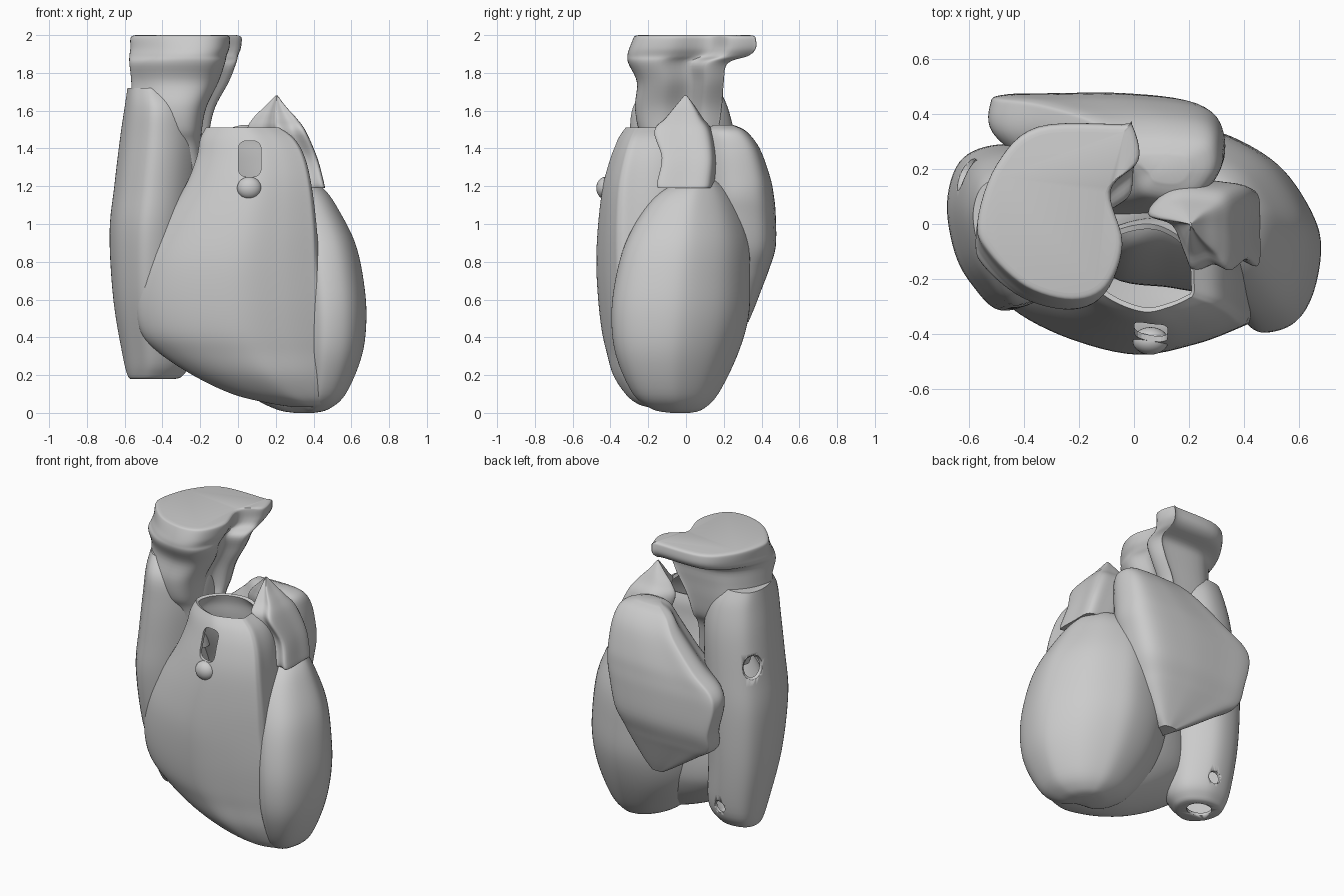
import bpy, bmesh, math
from mathutils import Vector

if "Cube" in bpy.data.objects:
    bpy.data.objects.remove(bpy.data.objects["Cube"])


def spline(pts, n, closed):
    """Catmull-Rom resampling of a list of tuples."""
    out, k = [], len(pts)
    get = (lambda i: Vector(pts[i % k])) if closed else (lambda i: Vector(pts[max(0, min(k - 1, i))]))
    for i in range(k if closed else k - 1):
        a, b, c, d = get(i - 1), get(i), get(i + 1), get(i + 2)
        for s in range(n):
            t = s / n
            out.append(0.5 * (2 * b + (c - a) * t + (2 * a - 5 * b + 4 * c - d) * t * t
                              + (3 * b - a - 3 * c + d) * t ** 3))
    if not closed:
        out.append(Vector(pts[-1]))
    return out


def loft(name, outline, rows, open_top=False, shell=0.0, angle=45):
    """Unit outline (counter-clockwise) stretched to rows of (z, x0, x1, y0, y1)."""
    bm = bmesh.new()
    ring = spline(outline, 6, True)
    lo = [min(p[i] for p in ring) for i in (0, 1)]
    hi = [max(p[i] for p in ring) for i in (0, 1)]
    loops = []
    for z, x0, x1, y0, y1 in spline(rows, 5, False):
        loops.append([bm.verts.new((x0 + (x1 - x0) * (p[0] - lo[0]) / (hi[0] - lo[0]),
                                    y0 + (y1 - y0) * (p[1] - lo[1]) / (hi[1] - lo[1]), z))
                      for p in ring])
    n = len(ring)
    for a, b in zip(loops, loops[1:]):
        for i in range(n):
            j = (i + 1) % n
            bm.faces.new((a[i], a[j], b[j], b[i]))
    bm.faces.new(loops[0][::-1])
    if not open_top:
        bm.faces.new(loops[-1])
    me = bpy.data.meshes.new(name)
    bm.to_mesh(me)
    bm.free()
    ob = bpy.data.objects.new(name, me)
    bpy.context.collection.objects.link(ob)
    bpy.context.view_layer.objects.active = ob
    bpy.ops.object.select_all(action='DESELECT')
    ob.select_set(True)
    if shell:
        m = ob.modifiers.new("wall", 'SOLIDIFY')
        m.thickness, m.offset = shell, -1
        bpy.ops.object.modifier_apply(modifier=m.name)
    bpy.ops.object.shade_smooth_by_angle(angle=math.radians(angle))
    return ob


def ball(name, loc, size):
    bpy.ops.mesh.primitive_uv_sphere_add(segments=32, ring_count=16, radius=1, location=loc)
    ob = bpy.context.object
    ob.name, ob.scale = name, size
    bpy.ops.object.shade_smooth()
    return ob


def cut(target, cutter):
    bpy.context.view_layer.update()
    m = target.modifiers.new("opening", 'BOOLEAN')
    m.operation, m.object, m.solver = 'DIFFERENCE', cutter, 'EXACT'
    bpy.context.view_layer.objects.active = target
    bpy.ops.object.modifier_apply(modifier=m.name)
    bpy.data.objects.remove(cutter)


# Left ventricle
loft("left_ventricle",
     [(-1, 0), (-.8, -.45), (-.3, -.55), (.1, -.65), (.3, -.85), (.48, -1), (.75, -.92), (.92, -.65),
      (1, -.2), (.94, .15), (.69, .6), (.35, .88), (0, 1), (-.5, .88), (-.88, .5)],
     [(0, .3, .4, -.08, .02), (.02, .2, .48, -.18, .09), (.1, .06, .57, -.28, .17),
      (.3, -.1, .655, -.37, .27), (.5, -.16, .68, -.395, .33), (.7, -.17, .665, -.375, .34),
      (.9, -.15, .62, -.32, .33), (1.08, -.1, .53, -.22, .28), (1.18, 0, .46, -.12, .22),
      (1.23, .1, .38, 0, .16), (1.24, .2, .28, .05, .1)])

# Right ventricle: hollow, open at the outflow rim
rv = loft("right_ventricle",
          [(-1, -.1), (-.8, -.5), (-.4, -.82), (.1, -1), (.55, -.88), (.88, -.7), (.98, -.6), (1, -.35),
           (.9, .5), (.3, 1), (-.4, .9), (-.85, .45)],
          [(.03, .3, .45, -.2, -.1), (.05, .17, .465, -.26, -.04), (.1, -.03, .47, -.32, .02),
           (.2, -.24, .465, -.385, .1), (.32, -.42, .46, -.42, .15), (.43, -.515, .455, -.445, .17),
           (.6, -.54, .45, -.465, .17), (.8, -.5, .43, -.475, .15), (1, -.4, .415, -.465, .1),
           (1.2, -.28, .39, -.44, .05), (1.35, -.22, .355, -.4, .03), (1.45, -.2, .3, -.36, .02),
           (1.51, -.17, .22, -.32, 0)], open_top=True, shell=.02)
bpy.ops.mesh.primitive_cube_add(size=1, location=(.062, -.42, 1.345))
window = bpy.context.object
window.dimensions = (.12, .3, .19)
bpy.ops.object.transform_apply(location=False, rotation=False, scale=True)
bev = window.modifiers.new("round", 'BEVEL')
bev.width, bev.segments = .04, 4
cut(rv, window)
ball("outflow_lip", (.06, -.425, 1.19), (.065, .05, .06))

# Right atrium: hollow column at the left side
ra = loft("right_atrium",
          [(-1, .3), (-.88, -.3), (-.6, -.7), (-.15, -1), (.5, -.8), (1, -.2), (.9, .5), (.3, .95),
           (-.3, 1), (-.8, .8)],
          [(.18, -.57, -.33, -.06, .17), (.2, -.585, -.29, -.09, .2), (.3, -.61, -.24, -.15, .25),
           (.6, -.66, -.24, -.25, .28), (.95, -.68, -.22, -.31, .29), (1.2, -.655, -.2, -.31, .28),
           (1.45, -.625, -.19, -.3, .26), (1.62, -.6, -.22, -.28, .22), (1.72, -.585, -.3, -.2, .17)],
          shell=.02)
for loc, size in [((-.63, .2, 1.27), (.06, .08, .08)), ((-.44, .08, .19), (.08, .07, .06)),
                  ((-.42, .25, .32), (.04, .08, .04))]:
    cut(ra, ball("hole", loc, size))

# Great vessel with its flared flat top
loft("great_vessel",
     [(-1, -.1), (-.87, -.45), (-.4, -.85), (.18, -1), (.6, -.85), (.8, -.35), (.65, .25), (1, .6),
      (.92, 1), (.8, 1), (-.25, .97), (-.76, .55)],
     [(1.15, -.42, -.14, -.14, .08), (1.4, -.5, -.16, -.2, .12), (1.5, -.54, -.15, -.25, .17),
      (1.62, -.565, -.12, -.27, .19), (1.75, -.565, -.05, -.26, .2), (1.85, -.575, -.01, -.305, .22),
      (1.89, -.575, .0, -.31, .33), (1.93, -.57, .015, -.3, .37), (1.98, -.57, .02, -.28, .37),
      (1.995, -.56, .01, -.27, .36), (2, -.54, -.01, -.25, .34)])

# Left atrium with blunt corners at the back
loft("left_atrium",
     [(-1, .85), (-.98, .35), (-.6, -.3), (-.3, -.9), (.5, -1), (.95, -.3), (1, .4), (.8, .85),
      (.2, 1), (-.5, 1), (-.9, .98)],
     [(.48, -.06, .04, .15, .33), (.55, -.17, .1, .1, .36), (.68, -.36, .18, .05, .41),
      (.76, -.47, .22, .03, .44), (.88, -.49, .27, .03, .475), (1.05, -.53, .31, .03, .475),
      (1.15, -.5, .33, .03, .465), (1.25, -.36, .33, .04, .445), (1.4, -.18, .32, .06, .39),
      (1.49, -.08, .29, .09, .32), (1.525, .02, .2, .15, .25)])

# Left atrial appendage, pointed on top
loft("atrial_appendage",
     [(-1, .4), (-.4, .1), (-.1, -.6), (.1, -1), (.55, -.85), (.98, -.95), (1, 0), (.95, .8),
      (.4, 1), (-.4, 1)],
     [(1.19, .2, .46, -.15, .14), (1.22, .15, .455, -.155, .15), (1.35, .1, .42, -.13, .16),
      (1.49, .05, .36, -.17, .14), (1.56, .08, .31, -.11, .09), (1.62, .14, .255, -.06, .05),
      (1.68, .2, .21, -.01, .005)], angle=50)
